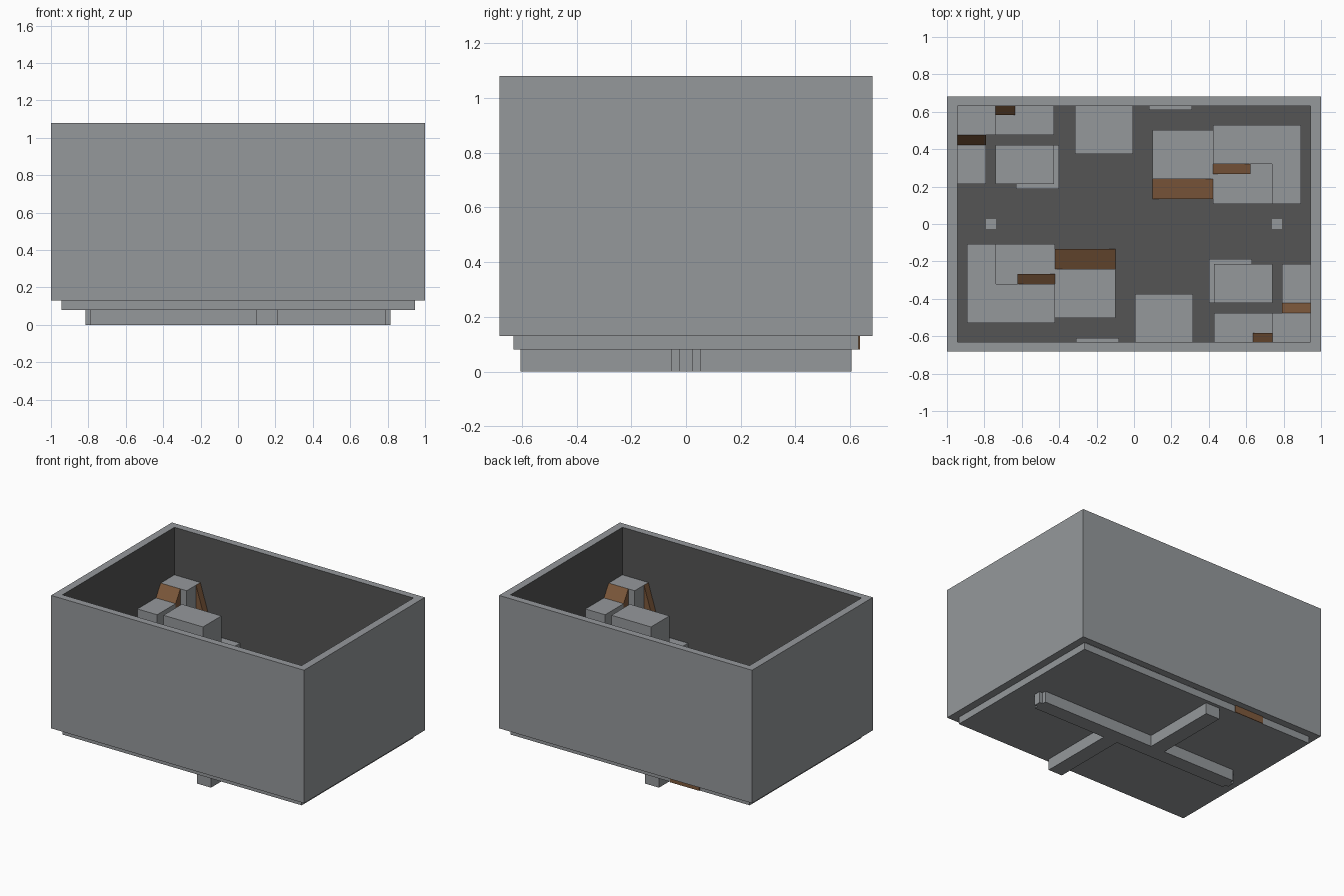
import bpy
import bmesh
from mathutils import Matrix, Vector

if "Cube" in bpy.data.objects:
    bpy.data.objects.remove(bpy.data.objects["Cube"])


def material(name, rgb):
    m = bpy.data.materials.new(name)
    m.use_nodes = True
    m.diffuse_color = (*rgb, 1)
    m.node_tree.nodes["Principled BSDF"].inputs["Base Color"].default_value = (*rgb, 1)
    return m


light = material("light_grey", (0.30, 0.315, 0.33))
dark = material("dark_grey", (0.09, 0.09, 0.09))
brown = material("ramp_brown", (0.21, 0.10, 0.045))

FLOOR = 0.13
LOW, MID, HIGH = 0.39, 0.655, 0.74


def finish(name, bm, mats):
    mesh = bpy.data.meshes.new(name)
    bm.to_mesh(mesh)
    bm.free()
    for m in mats:
        mesh.materials.append(m)
    obj = bpy.data.objects.new(name, mesh)
    bpy.context.collection.objects.link(obj)
    return obj


def block(name, x, y, z, mats=(light,), slope=None, turn=False):
    """Box from ranges; slope=(axis, low_end_side, low_top) lowers one top edge."""
    bm = bmesh.new()
    bmesh.ops.create_cube(bm, size=1)
    ranges = (x, y, z)
    for v in bm.verts:
        sides = [c > 0 for c in v.co]
        v.co = Vector([r[s] for r, s in zip(ranges, sides)])
        if slope and sides[2] and sides[slope[0]] == slope[1]:
            v.co.z = slope[2]
    if turn:
        bm.transform(Matrix.Rotation(3.14159265, 4, "Z"))
    return finish(name, bm, mats)


def pair(name, x, y, z, mats=(light,), slope=None):
    """The same part on both halves of the layout, turned half way round."""
    block(name + "_back", x, y, z, mats, slope)
    block(name + "_front", x, y, z, mats, slope, turn=True)


# Floor slab with a dark top
slab = block("floor_slab", (-0.945, 0.945), (-0.63, 0.63), (0.08, FLOOR), (light, dark))
for p in slab.data.polygons:
    p.material_index = int(p.normal.z > 0.5)

# Outer walls: an open tube, dark on its inward faces
bm = bmesh.new()
rings = []
for hx, hy in ((1, 0.682), (0.945, 0.632)):
    for z in (FLOOR, 1.08):
        rings.append([bm.verts.new((sx * hx, sy * hy, z))
                      for sx, sy in ((-1, -1), (1, -1), (1, 1), (-1, 1))])
out_low, out_top, in_low, in_top = rings
for a, b, index in ((out_low, out_top, 0), (out_top, in_top, 0),
                    (in_top, in_low, 1), (in_low, out_low, 0)):
    for i in range(4):
        j = (i + 1) % 4
        bm.faces.new((a[i], a[j], b[j], b[i])).material_index = index
bmesh.ops.recalc_face_normals(bm, faces=bm.faces)
finish("outer_walls", bm, (light, dark))

# Tunnels under the floor
block("long_tunnel", (-0.79, 0.79), (-0.053, 0.053), (0, 0.08))
pair("tunnel_end", (0.79, 0.815), (-0.025, 0.025), (0, 0.08))
pair("side_tunnel", (-0.21, -0.1), (0.053, 0.605), (0, 0.08))
pair("tunnel_hatch", (-0.79, -0.737), (-0.027, 0.027), (FLOOR, FLOOR + 0.005))

# Corner tower, its lower terrace and the short steep ramp
pair("corner_tower", (-0.945, -0.74), (0.477, 0.632), (FLOOR, HIGH))
pair("corner_terrace", (-0.74, -0.427), (0.477, 0.632), (FLOOR, LOW))
pair("tower_ramp", (-0.74, -0.637), (0.583, 0.632), (LOW, HIGH), (brown,), (0, True, LOW + 0.01))

# Side platform bridged to the tower
pair("side_platform", (-0.945, -0.79), (0.215, 0.423), (FLOOR, MID))
pair("bridge_ramp", (-0.945, -0.79), (0.423, 0.477), (MID - 0.04, HIGH), (brown,), (1, False, MID))

# Free standing building with a lower step around it
pair("middle_block", (-0.74, -0.427), (0.215, 0.423), (FLOOR, MID + 0.01))
pair("middle_step", (-0.63, -0.4), (0.187, 0.422), (FLOOR, LOW))

# Cover against the long wall
pair("wall_block", (-0.315, -0.005), (0.375, 0.632), (FLOOR, 0.35))
pair("wall_ledge", (0.08, 0.31), (0.61, 0.632), (FLOOR, 0.3))

# Large building: low wing, deck, raised parts and two ramps
pair("low_wing", (0.1, 0.423), (0.24, 0.503), (FLOOR, LOW))
pair("building_deck", (0.423, 0.737), (0.107, 0.32), (FLOOR, LOW))
pair("building_upper", (0.423, 0.737), (0.32, 0.53), (FLOOR, 0.6))
pair("building_end", (0.737, 0.893), (0.107, 0.53), (FLOOR, 0.6))
pair("entry_ramp", (0.1, 0.423), (0.133, 0.24), (FLOOR, LOW), (brown,), (0, False, FLOOR + 0.005))
pair("upper_ramp", (0.423, 0.623), (0.268, 0.32), (LOW, 0.6), (brown,), (0, False, LOW + 0.005))

# Brown panel on the rear edge of the slab
block("rear_edge_panel", (-0.55, -0.32), (0.63, 0.636), (0.08, FLOOR), (brown,))
